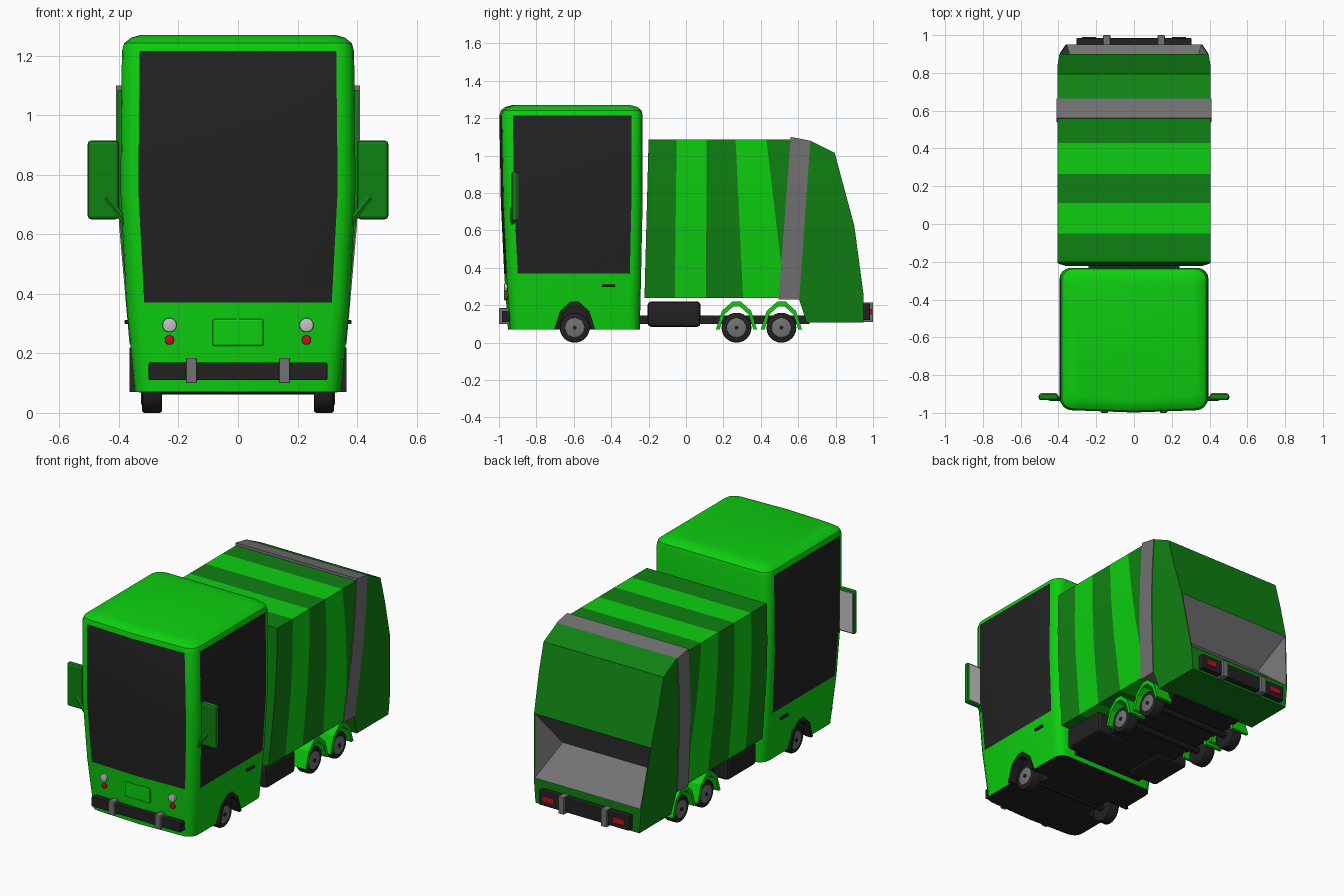
import bpy, bmesh, math
from mathutils import Vector

if "Cube" in bpy.data.objects:
    bpy.data.objects.remove(bpy.data.objects["Cube"])


def material(name, r, g, b):
    m = bpy.data.materials.new(name)
    m.use_nodes = True
    m.diffuse_color = (r, g, b, 1)
    m.node_tree.nodes["Principled BSDF"].inputs["Base Color"].default_value = (r, g, b, 1)
    return m


GREEN = material("bright green", .004, .62, .005)
DARK = material("dark green", .005, .22, .006)
BLACK = material("black", .016, .016, .016)
GREY = material("grey", .17, .17, .17)
SILVER = material("light grey", .55, .55, .55)
RED = material("red", .55, .005, .012)


def finish(name, bm, *mats, smooth=False):
    bmesh.ops.recalc_face_normals(bm, faces=bm.faces)
    me = bpy.data.meshes.new(name)
    bm.to_mesh(me)
    bm.free()
    for m in mats:
        me.materials.append(m)
    ob = bpy.data.objects.new(name, me)
    bpy.context.collection.objects.link(ob)
    if smooth:
        shade(ob)
    return ob


def activate(ob):
    bpy.ops.object.select_all(action='DESELECT')
    ob.select_set(True)
    bpy.context.view_layer.objects.active = ob


def shade(ob):
    activate(ob)
    bpy.ops.object.shade_smooth_by_angle(angle=math.radians(32))


def box(name, lo, hi, mat, bevel=0.0):
    bm = bmesh.new()
    bmesh.ops.create_cube(bm, size=1)
    for v in bm.verts:
        v.co = [a + (c + .5) * (b - a) for a, b, c in zip(lo, hi, v.co)]
    if bevel:
        bmesh.ops.bevel(bm, geom=bm.edges[:], offset=bevel, segments=2, profile=.5, affect='EDGES')
    return finish(name, bm, mat)


def rod(name, a, b, radius, mat, sides=20, bevel=0.0):
    a, b = Vector(a), Vector(b)
    bm = bmesh.new()
    bmesh.ops.create_cone(bm, cap_ends=True, segments=sides, radius1=radius, radius2=radius, depth=(b - a).length)
    if bevel:
        rims = [e for e in bm.edges if abs(e.verts[0].co.z - e.verts[1].co.z) < 1e-5]
        bmesh.ops.bevel(bm, geom=rims, offset=bevel, segments=2, profile=.5, affect='EDGES')
    turn = Vector((0, 0, 1)).rotation_difference(b - a)
    for v in bm.verts:
        v.co = turn @ v.co + (a + b) / 2
    return finish(name, bm, mat, smooth=True)


def prism(profile, x0, x1):
    """Side profile of (y, z) points extruded across x."""
    bm = bmesh.new()
    face = bm.faces.new([bm.verts.new((x0, y, z)) for y, z in profile])
    out = bmesh.ops.extrude_face_region(bm, geom=[face])
    for v in out["geom"]:
        if isinstance(v, bmesh.types.BMVert):
            v.co.x = x1
    return bm


def cut(bm, point, normal):
    bmesh.ops.bisect_plane(bm, geom=bm.verts[:] + bm.edges[:] + bm.faces[:], dist=1e-4,
                           plane_co=point, plane_no=normal)


WIDTHS = [(.1, .35), (.25, .362), (.625, .395), (.85, .405), (1.2, .405)]


def half_width(z):
    for (z0, w0), (z1, w1) in zip(WIDTHS, WIDTHS[1:]):
        if z <= z1:
            return w0 + (w1 - w0) * (z - z0) / (z1 - z0)


def bulged(profile, extra=0.0):
    """Prism whose flanks narrow toward the bottom."""
    bm = prism(profile, -1, 1)
    for z in (.625, .85):
        cut(bm, (0, 0, z), (0, 0, 1))
    for v in bm.verts:
        v.co.x *= half_width(v.co.z) + extra
    return bm


# Cab: stacked rounded rectangles; straight spans between corners become windows
RINGS = [(.07, .346, -.952, -.247), (.37, .375, -.972, -.24), (.75, .395, -.99, -.232),
         (1.215, .39, -.998, -.232), (1.242, .382, -.99, -.238), (1.26, .36, -.967, -.26), (1.27, .325, -.93, -.295)]
R, BOW = .06, .012
bm = bmesh.new()
loops = []
for z, w, front, back in RINGS:
    pts = [(0, front)]
    for cx, cy, start in ((w - R, front + BOW + R, -90), (w - R, back - R, 0),
                          (R - w, back - R, 90), (R - w, front + BOW + R, 180)):
        for i in range(5):
            t = math.radians(start + i * 22.5)
            pts.append((cx + R * math.cos(t), cy + R * math.sin(t)))
    loops.append([bm.verts.new((x, y, z)) for x, y in pts])
n = len(loops[0])
for level, (a, b) in enumerate(zip(loops, loops[1:])):
    for i in range(n):
        f = bm.faces.new((a[i], a[(i + 1) % n], b[(i + 1) % n], b[i]))
        if level in (1, 2) and i in (0, 5, 15, 20):
            f.material_index = 1
bm.faces.new(loops[-1])
bm.faces.new(loops[0]).material_index = 1
cab = finish("cab", bm, GREEN, BLACK)


def arch(y, scale=1.0, base=.07):
    half = [(.11, 0), (.078, .1), (.022, .15)]
    half += [(-a, b) for a, b in reversed(half)]
    return [(y + a * scale, base + b * scale) for a, b in half]


def arch_strip(name, y, x0, x1, mat):
    finish(name, prism(arch(y) + arch(y, .82)[::-1], x0, x1), mat)


# Front wheel wells
FRONT_AXLE, REAR_AXLES = -.595, (.27, .51)
for s in (1, -1):
    well = [(y, z if z > .08 else .03) for y, z in arch(FRONT_AXLE, .95)]
    cutter = finish("well_cutter", prism(well, s * .22, s * .5), BLACK)
    cutter.hide_render = True
    activate(cab)
    mod = cab.modifiers.new("well", 'BOOLEAN')
    mod.operation, mod.solver, mod.object = 'DIFFERENCE', 'EXACT', cutter
    mod.material_mode = 'TRANSFER'
    bpy.ops.object.modifier_apply(modifier=mod.name)
    bpy.data.objects.remove(cutter)
shade(cab)

# Striped container body
body = bulged([(-.222, .24), (-.2, 1.085), (.56, 1.085), (.495, .24)])
LINES = [(-.05, -.06), (.11, .107), (.265, .305), (.43, .53)]  # y at top, y at bottom
planes = []
for top, low in LINES:
    p = Vector((0, top, 1.085))
    normal = Vector((0, 1.085 - .24, low - top)).normalized()
    planes.append((p, normal))
    cut(body, p, normal)
for f in body.faces:
    c = f.calc_center_median()
    f.material_index = sum((c - p).dot(normal) > 0 for p, normal in planes) % 2
finish("container_body", body, DARK, GREEN)
finish("container_band", bulged([(.495, .23), (.56, 1.1), (.665, 1.08), (.605, .23)], .004), GREY)

# Tail with a wedge-shaped loading hopper
tail = bulged([(.645, .107), (.605, .23), (.665, 1.08), (.795, 1.015), (.9, .625), (.95, .25), (.95, .107)])
bmesh.ops.recalc_face_normals(tail, faces=tail.faces)
mouth = next(f for f in tail.faces if f.normal.y > .9 and .3 < f.calc_center_median().z < .6)
bmesh.ops.inset_region(tail, faces=[mouth], thickness=.008)
corners = sorted(mouth.verts, key=lambda v: (v.co.z > .45, v.co.x))
bl, br, tl, tr = corners
tail.faces.remove(mouth)
il, ir = [tail.verts.new((x, .76, .415)) for x in (-.3, .3)]
for quad in ((bl, br, ir, il), (il, ir, tr, tl), (bl, il, tl), (br, tr, ir)):
    tail.faces.new(quad).material_index = 1
finish("tail_hopper", tail, DARK, GREY)

# Chassis, bumpers, plate
box("chassis", (-.24, -.3, .1), (.24, .66, .145), BLACK)
box("front_bumper", (-.3, -.985, .11), (.3, -.93, .17), BLACK, .004)
box("rear_bumper", (-.305, .945, .12), (.305, .985, .21), BLACK, .006)
box("front_plate", (-.085, -.973, .225), (.085, -.95, .315), GREEN, .006)

# Paired parts
for s, side in ((1, "left"), (-1, "right")):
    def pair_box(name, lo, hi, mat, bevel=0.0):
        xs = sorted((s * lo[0], s * hi[0]))
        return box(f"{side}_{name}", (xs[0], *lo[1:]), (xs[1], *hi[1:]), mat, bevel)

    pair_box("side_tank", (.12, -.205, .085), (.335, .078, .22), BLACK, .018)
    pair_box("front_bumper_bracket", (.138, -1, .1), (.175, -.94, .185), GREY, .004)
    pair_box("rear_bumper_bracket", (.125, .945, .11), (.163, 1, .215), GREY, .004)
    pair_box("tail_light", (.2, .975, .148), (.275, .991, .182), RED, .003)
    pair_box("door_handle", (.355, -.45, .298), (.381, -.38, .312), BLACK, .003)
    pair_box("mirror", (.4, -.932, .65), (.505, -.9, .915), DARK, .012)
    pair_box("mirror_glass", (.41, -.902, .662), (.495, -.896, .903), SILVER)
    rod(f"{side}_mirror_arm", (s * .365, -.925, .625), (s * .445, -.925, .725), .013, DARK, 6)
    rod(f"{side}_headlight", (s * .23, -.94, .295), (s * .23, -.972, .295), .024, SILVER, 20, .004)
    rod(f"{side}_front_marker", (s * .23, -.94, .245), (s * .23, -.966, .245), .016, RED, 16, .003)
    arch_strip(f"{side}_front_arch", FRONT_AXLE, s * .32, s * .364, BLACK)
    for y in REAR_AXLES:
        arch_strip(f"{side}_rear_fender", y, s * .23, s * .345, GREEN)
    for y in (FRONT_AXLE, *REAR_AXLES):
        rod(f"{side}_tyre", (s * .255, y, .08), (s * .322, y, .08), .08, BLACK, 24, .008)
        rod(f"{side}_hub", (s * .3, y, .08), (s * .326, y, .08), .053, GREY, 20, .004)
        rod(f"{side}_hub_cap", (s * .3, y, .08), (s * .332, y, .08), .011, BLACK, 8)

# Axles
for y in (FRONT_AXLE, *REAR_AXLES):
    rod("axle", (-.27, y, .08), (.27, y, .08), .02, BLACK, 10)
